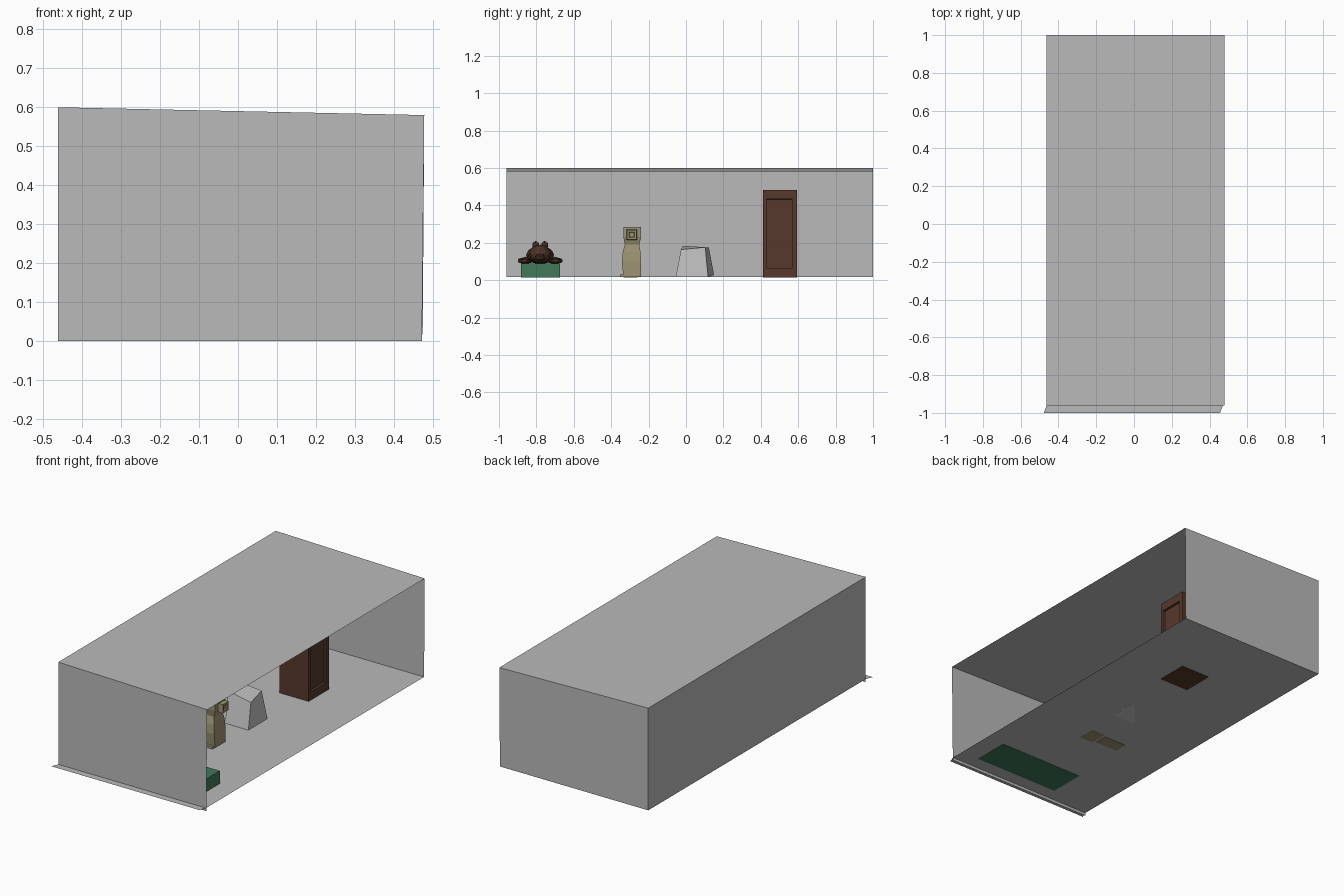
import bpy, bmesh, math
from mathutils import Vector, Matrix

if "Cube" in bpy.data.objects:
    bpy.data.objects.remove(bpy.data.objects["Cube"])


def material(name, rgb):
    m = bpy.data.materials.new(name)
    m.diffuse_color = (*rgb, 1)
    m.use_nodes = True
    m.node_tree.nodes["Principled BSDF"].inputs["Base Color"].default_value = m.diffuse_color
    return m


GREY = material("wall grey", (0.49, 0.49, 0.49))
STONE = material("pale stone", (0.55, 0.55, 0.55))
WOOD = material("brown wood", (0.095, 0.04, 0.025))
FUR = material("dark brown fur", (0.075, 0.033, 0.02))
GREEN = material("green cloth", (0.052, 0.19, 0.1))
KHAKI = material("khaki", (0.34, 0.295, 0.175))


def mesh_object(name, verts, faces, mat):
    me = bpy.data.meshes.new(name)
    me.from_pydata(verts, [], faces)
    me.materials.append(mat)
    ob = bpy.data.objects.new(name, me)
    bpy.context.collection.objects.link(ob)
    return ob


def from_bmesh(name, bm, mat):
    bmesh.ops.recalc_face_normals(bm, faces=bm.faces)
    ob = mesh_object(name, [], [], mat)
    bm.to_mesh(ob.data)
    bm.free()
    return ob


def loft(name, rings, mat):
    """Join rings of equal point count and cap both ends."""
    bm = bmesh.new()
    loops = [[bm.verts.new(p) for p in ring] for ring in rings]
    n = len(loops[0])
    for a, b in zip(loops, loops[1:]):
        for i in range(n):
            bm.faces.new((a[i], a[(i + 1) % n], b[(i + 1) % n], b[i]))
    bm.faces.new(loops[0])
    bm.faces.new(loops[-1])
    return from_bmesh(name, bm, mat)


def rect(x0, x1, y0, y1, z):
    return [(x0, y0, z), (x1, y0, z), (x1, y1, z), (x0, y1, z)]


def box(name, x0, x1, y0, y1, z0, z1, mat):
    return loft(name, [rect(x0, x1, y0, y1, z0), rect(x0, x1, y0, y1, z1)], mat)


def blob(name, centre, size, mat=FUR, sub=1, turn=0):
    bm = bmesh.new()
    bmesh.ops.create_icosphere(bm, subdivisions=sub, radius=1, matrix=(
        Matrix.Translation(centre) @ Matrix.Rotation(turn, 4, 'Z')
        @ Matrix.Diagonal((*size, 1))))
    return from_bmesh(name, bm, mat)


# Room shell: thin sheets, open on the right side
L, R, F, B = -0.462, 0.478, -0.96, 1.0
FLOOR, HL, HR = 0.017, 0.6, 0.58
mesh_object("roof", [(L, F, HL), (R, F, HR), (R, B, HR), (L, B, HL)], [(0, 1, 2, 3)], GREY)
mesh_object("front_wall", [(L, F, 0), (0.472, F, 0), (R, F, HR), (L, F, HL)], [(0, 1, 2, 3)], GREY)
mesh_object("back_wall", [(L, B, FLOOR), (0.474, B, FLOOR), (R, B, HR), (L, B, HL)], [(3, 2, 1, 0)], GREY)
mesh_object("left_wall", [(L, F, FLOOR), (L, B, FLOOR), (L, B, HL), (L, F, HL)], [(3, 2, 1, 0)], GREY)
mesh_object("floor", [(-0.478, -1, FLOOR), (0.456, -1, FLOOR), (0.47, F, FLOOR),
                      (0.474, B, FLOOR), (L, B, FLOOR), (L, F, FLOOR)],
            [(0, 1, 2, 5), (5, 2, 3, 4)], GREY)

# Wardrobe with a recessed door panel on its +x face
wardrobe = box("wardrobe", -0.028, 0.157, 0.412, 0.594, 0.015, 0.482, WOOD)
bm = bmesh.new()
bm.from_mesh(wardrobe.data)
door = next(f for f in bm.faces if f.normal.x > 0.9)
bmesh.ops.inset_region(bm, faces=[door], thickness=0.02)
for v in door.verts:
    v.co.y = 0.43 if v.co.y < 0.5 else 0.568
    v.co.z = 0.064 if v.co.z < 0.25 else 0.434
bmesh.ops.inset_region(bm, faces=[door], thickness=0.002)
bmesh.ops.translate(bm, verts=door.verts, vec=(-0.012, 0, 0))
bm.to_mesh(wardrobe.data)
bm.free()

# Leaning tapered stone block
loft("stone_block", [
    [(-0.045, -0.053, 0.0165), (0.104, -0.055, 0.0165), (0.103, 0.118, 0.0165), (-0.07, 0.15, 0.028)],
    [(-0.05, -0.016, 0.184), (0.1, -0.027, 0.164), (0.077, 0.103, 0.176), (-0.054, 0.122, 0.175)],
], STONE)

# Khaki figure: waisted body with feet and a small square face
loft("figure_body", [
    rect(-0.02, 0.09, -0.335, -0.24, 0.02),
    rect(-0.02, 0.09, -0.343, -0.24, 0.1),
    rect(-0.015, 0.085, -0.338, -0.243, 0.15),
    rect(-0.01, 0.078, -0.327, -0.25, 0.19),
    rect(-0.015, 0.09, -0.335, -0.24, 0.23),
    rect(-0.015, 0.09, -0.335, -0.24, 0.285),
], KHAKI)
box("figure_front_foot", 0.0, 0.085, -0.352, -0.25, 0.0165, 0.03, KHAKI)
box("figure_back_foot", -0.155, -0.015, -0.335, -0.26, 0.015, 0.06, KHAKI)
loft("figure_face", [
    [(x, -0.29 + a * h, 0.243 + b * h) for a, b in ((-1, -1), (1, -1), (1, 1), (-1, 1))]
    for x, h in ((0.088, 0.018), (0.105, 0.027), (0.125, 0.025), (0.125, 0.014), (0.115, 0.012))
], KHAKI)

# Low green bed
box("bed", -0.178, 0.357, -0.882, -0.674, 0.0155, 0.09, GREEN)

# Faceted furry toy resting on the bed
CY = -0.78
blob("toy_torso", (0.0, CY, 0.135), (0.14, 0.075, 0.05), sub=2)
blob("toy_head", (0.14, CY, 0.14), (0.06, 0.06, 0.05), sub=2)
blob("toy_snout", (0.2, CY, 0.12), (0.03, 0.028, 0.022))
for s, side in ((-1, "left"), (1, "right")):
    blob("toy_ear_" + side, (0.12, CY + s * 0.024, 0.188), (0.014, 0.02, 0.023))
    blob("toy_front_leg_" + side, (0.1, CY + s * 0.085, 0.103), (0.045, 0.038, 0.017), turn=s * 0.5)
    blob("toy_back_leg_" + side, (-0.09, CY + s * 0.075, 0.106), (0.055, 0.045, 0.02), turn=-s * 0.5)
